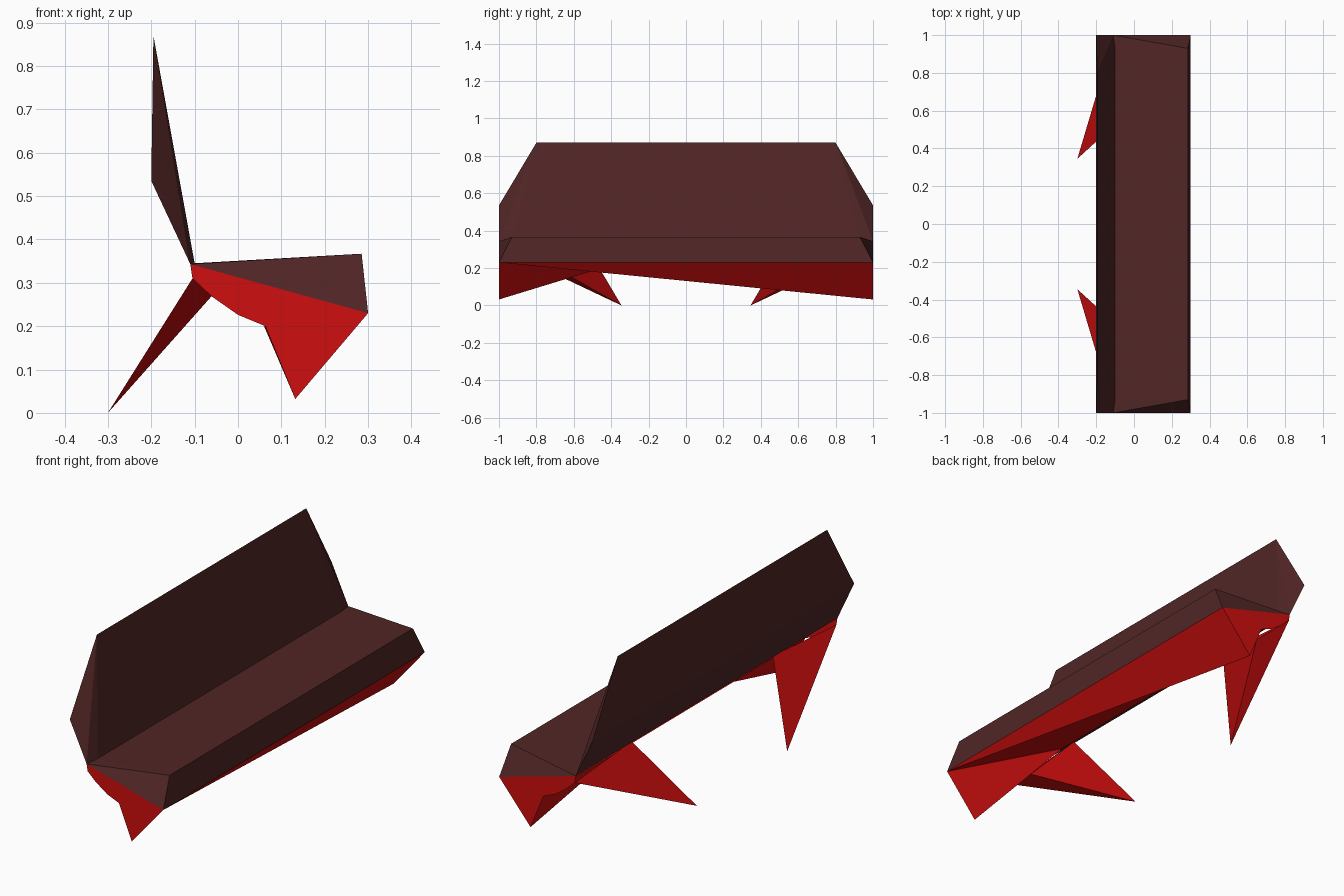
import bpy, bmesh
from mathutils import Vector

if "Cube" in bpy.data.objects:
    bpy.data.objects.remove(bpy.data.objects["Cube"])


def material(name, rgb):
    m = bpy.data.materials.new(name)
    m.diffuse_color = (*rgb, 1)
    m.use_nodes = True
    m.node_tree.nodes["Principled BSDF"].inputs["Base Color"].default_value = m.diffuse_color
    return m


brown = material("dark brown", (0.083, 0.019, 0.019))
red = material("red", (0.62, 0.0044, 0.0044))


def finish(bm, name, mat):
    me = bpy.data.meshes.new(name)
    bm.to_mesh(me)
    bm.free()
    me.materials.append(mat)
    ob = bpy.data.objects.new(name, me)
    bpy.context.collection.objects.link(ob)
    return ob


def hull(name, pts, mat):
    """Closed faceted solid around a few corner points."""
    bm = bmesh.new()
    for p in pts:
        bm.verts.new(p)
    bmesh.ops.convex_hull(bm, input=bm.verts[:])
    bmesh.ops.recalc_face_normals(bm, faces=bm.faces[:])
    return finish(bm, name, mat)


def sheet(name, polys, outward, mat):
    """Thin panel whose faces all point along the outward direction."""
    bm = bmesh.new()
    for poly in polys:
        f = bm.faces.new([bm.verts.new(p) for p in poly])
        f.normal_update()
        if f.normal.dot(Vector(outward)) < 0:
            f.normal_flip()
    bmesh.ops.triangulate(bm, faces=[f for f in bm.faces if len(f.verts) > 4])
    return finish(bm, name, mat)


def both(pts):
    return [(x, s * y, z) for x, y, z in pts for s in (-1, 1)]


# seat wedge and backrest, each mirrored end to end
hull("seat", both([(-.11, 1, .343), (.30, 1, .23),
                   (-.10, .93, .345), (.285, .93, .367)]), brown)
hull("backrest", both([(-.11, 1, .343), (-.20, 1, .535),
                       (-.195, .80, .87), (-.10, .93, .345)]), brown)

# side panels, inner front-foot faces and rear legs
profile = [(-.11, .343), (-.105, .31), (-.06, .268), (0, .226),
           (.063, .20), (.132, .032), (.30, .23)]
for s, end in ((-1, "near"), (1, "far")):
    sheet("side_panel_" + end, [[(x, s, z) for x, z in profile]], (0, s, 0), red)
    sheet("front_foot_inner_" + end,
          [[(.132, s, .032), (.063, s, .20), (.06, s * .45, .20)]], (-1, 0, -.2), red)
    hull("rear_leg_" + end, [(-.30, s * .345, 0), (-.105, s, .31),
                             (-.06, s * .82, .27), (-.087, s * .54, .33)], red)

# front apron: lopsided fan of triangles from one seat corner
corner = (.30, -1, .23)
rim = [(.30, 1, .23), (.132, 1, .032), (.06, .45, .20),
       (.06, -.45, .20), (.132, -1, .032)]
sheet("front_apron", [[corner, a, b] for a, b in zip(rim, rim[1:])], (1, 0, -1), red)
